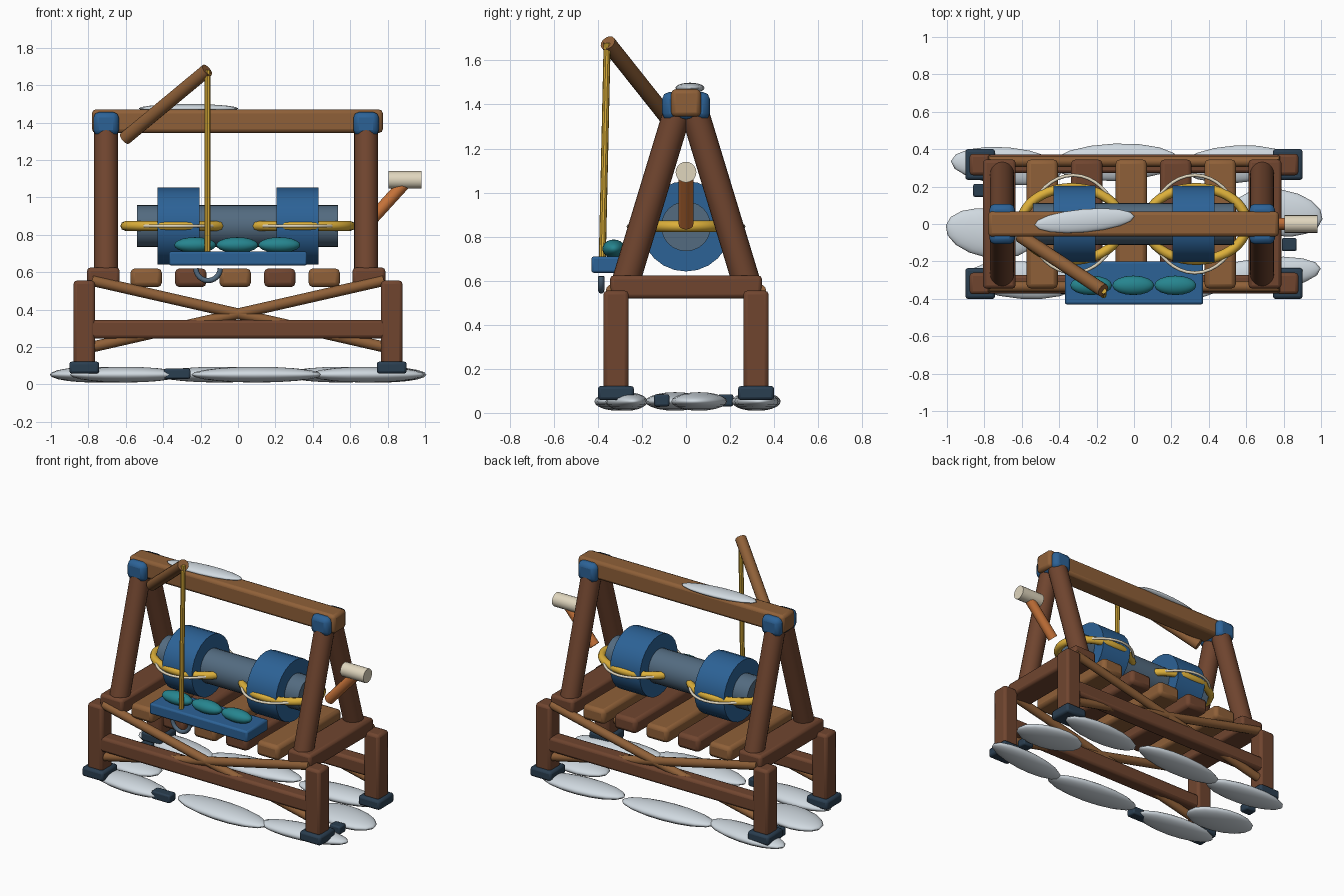
import bpy, math
from mathutils import Vector

if "Cube" in bpy.data.objects:
    bpy.data.objects.remove(bpy.data.objects["Cube"], do_unlink=True)


def material(name, code):
    rgb = [int(code[i:i + 2], 16) / 255 for i in (0, 2, 4)]
    lin = [c / 12.92 if c < 0.04 else ((c + 0.055) / 1.055) ** 2.4 for c in rgb] + [1]
    m = bpy.data.materials.new(name)
    m.use_nodes = True
    m.diffuse_color = lin
    bsdf = m.node_tree.nodes["Principled BSDF"]
    bsdf.inputs["Base Color"].default_value = lin
    bsdf.inputs["Roughness"].default_value = 0.8
    return m


DARK_WOOD = material("dark wood", "70452F")
WOOD = material("light wood", "8F6038")
BLUE = material("blue", "2C6296")
SLATE = material("slate", "536B80")
IRON = material("dark iron", "2A3E50")
YELLOW = material("yellow rope", "DDB03A")
CREAM = material("cream", "E0D6BE")
PALE = material("pale grey", "D0D9E0")
TEAL = material("teal", "26858F")
ORANGE = material("orange wood", "C8743A")


def finish(name, mat, smooth=True):
    o = bpy.context.object
    o.name = name
    o.data.materials.append(mat)
    if smooth:
        bpy.ops.object.shade_smooth_by_angle(angle=math.radians(35))
    return o


def box(name, mat, center, size, bevel=0.018):
    bpy.ops.mesh.primitive_cube_add(size=1, location=center)
    o = bpy.context.object
    o.scale = size
    bpy.ops.object.transform_apply(location=False, rotation=False, scale=True)
    mod = o.modifiers.new("rounded edges", 'BEVEL')
    mod.width, mod.segments = bevel, 2
    return finish(name, mat)


def rod(name, mat, a, b, radius, sides=16):
    a, b = Vector(a), Vector(b)
    bpy.ops.mesh.primitive_cylinder_add(vertices=sides, radius=radius, depth=(b - a).length,
                                        location=(a + b) / 2)
    bpy.context.object.rotation_euler = (b - a).to_track_quat('Z', 'Y').to_euler()
    return finish(name, mat)


def blob(name, mat, center, radii, turn=0):
    bpy.ops.mesh.primitive_uv_sphere_add(segments=16, ring_count=10, radius=1, location=center)
    o = bpy.context.object
    o.scale = radii
    o.rotation_euler.z = math.radians(turn)
    return finish(name, mat)


def rope(name, mat, points, radius, closed):
    c = bpy.data.curves.new(name, 'CURVE')
    c.dimensions = '3D'
    c.bevel_depth, c.bevel_resolution, c.use_fill_caps = radius, 2, True
    s = c.splines.new('POLY')
    s.points.add(len(points) - 1)
    for p, co in zip(s.points, points):
        p.co = (*co, 1)
    s.use_cyclic_u = closed
    s.use_smooth = True
    c.materials.append(mat)
    o = bpy.data.objects.new(name, c)
    bpy.context.collection.objects.link(o)


MID = -0.01

# Base: legs, feet, long rails, crossed braces
for sy, row in ((-1, "front"), (1, "back")):
    for sx, side in ((-1, "right"), (1, "left")):
        box(f"{row}_{side}_leg", DARK_WOOD, (sx * 0.822, sy * 0.318, 0.315), (0.115, 0.115, 0.48))
        box(f"{row}_{side}_foot", IRON, (sx * 0.822, sy * 0.318, 0.09), (0.16, 0.165, 0.065), 0.015)
        rod(f"{row}_{side}_brace", WOOD, (sx * 0.78, sy * 0.335, 0.555),
            (-sx * 0.78, sy * 0.335, 0.2), 0.029, 12)
    box(f"{row}_rail", DARK_WOOD, (0, sy * 0.322, 0.295), (1.6, 0.1, 0.1))

# Deck: end sills and planks
for sx, side in ((-1, "right"), (1, "left")):
    box(f"{side}_sill", DARK_WOOD, (MID + sx * 0.71, 0, 0.572), (0.175, 0.69, 0.105))
for i in range(5):
    box(f"plank_{i + 1}", DARK_WOOD if i % 2 else WOOD,
        (-0.015 + (i - 2) * 0.238, 0, 0.57), (0.168, 0.69, 0.1), 0.024)

# Upright frames, corner caps and top beam
for sx, side in ((-1, "right"), (1, "left")):
    x = MID + sx * 0.695
    for sy, row in ((-1, "front"), (1, "back")):
        rod(f"{row}_{side}_strut", DARK_WOOD, (x, sy * 0.278, 0.58), (x, sy * 0.032, 1.39), 0.064, 20)
    box(f"{side}_cap", BLUE, (x, 0, 1.393), (0.136, 0.216, 0.126), 0.03)
box("top_beam", WOOD, (-0.003, 0, 1.407), (1.555, 0.135, 0.125), 0.02)
blob("beam_slab", PALE, (-0.265, 0.018, 1.475), (0.268, 0.062, 0.024), 5)

# Winch drum with two collars, each inside a ring and grab line
rod("winch_drum", SLATE, (-0.54, 0, 0.847), (0.535, 0, 0.847), 0.113, 24)
for sx, side in ((-1, "right"), (1, "left")):
    x = sx * 0.318
    rod(f"{side}_collar", BLUE, (x - 0.112, 0, 0.847), (x + 0.112, 0, 0.847), 0.205, 24)
    ring, line = [], []
    for i in range(48):
        t = math.tau * i / 48
        ring.append((sx * 0.333 + 0.27 * math.cos(t), 0.193 * math.sin(t), 0.847))
        bulge = 0.068 * math.sin(t) ** 4
        line.append((sx * 0.325 + (0.255 + bulge) * math.cos(t),
                     (0.193 + bulge) * math.sin(t), 0.847))
    rope(f"{side}_ring", YELLOW, ring, 0.026, True)
    rope(f"{side}_grab_line", CREAM, line, 0.009, True)

# Crank
rod("crank_arm", ORANGE, (0.69, 0, 0.855), (0.895, 0, 1.08), 0.033)
rod("crank_handle", CREAM, (0.805, 0, 1.093), (0.98, 0, 1.093), 0.047, 20)

# Boom, hoist rope and hook
rod("boom", WOOD, (-0.605, -0.065, 1.315), (-0.165, -0.355, 1.68), 0.036)
rod("hoist_rope", YELLOW, (-0.163, -0.358, 1.68), (-0.163, -0.38, 0.7), 0.016, 10)
hook = [(-0.16 + 0.065 * math.cos(a), -0.385, 0.62 + 0.065 * math.sin(a))
        for a in (math.pi * (1 + i / 12) for i in range(13))]
rope("hook", SLATE, hook, 0.014, False)

# Tray with three bundles
box("tray", BLUE, (0, -0.315, 0.673), (0.74, 0.23, 0.075), 0.012)
for i in range(3):
    blob(f"bundle_{i + 1}", TEAL, (-0.004 + (i - 1) * 0.225, -0.328, 0.745), (0.112, 0.052, 0.042))

# Ring of flat ground slabs: x, y, half length, half width, turn
slabs = [(-0.6, -0.3, 0.3, 0.1, -4), (0.1, -0.31, 0.35, 0.105, -4), (0.69, -0.27, 0.31, 0.09, 6),
         (0.77, 0.06, 0.24, 0.125, -8), (0.55, 0.32, 0.3, 0.1, 3), (-0.1, 0.33, 0.34, 0.1, 2),
         (-0.68, 0.31, 0.3, 0.1, -5), (-0.77, -0.05, 0.24, 0.13, -10)]
for i, (x, y, a, b, turn) in enumerate(slabs):
    blob(f"ground_slab_{i + 1}", PALE, (x, y, 0.052), (a, b, 0.042), turn)
for i, (x, y) in enumerate([(-0.325, -0.34), (0.83, -0.11), (-0.82, 0.18)]):
    box(f"slab_link_{i + 1}", IRON, (x, y, 0.057), (0.14 if i == 0 else 0.08, 0.07, 0.055), 0.01)
